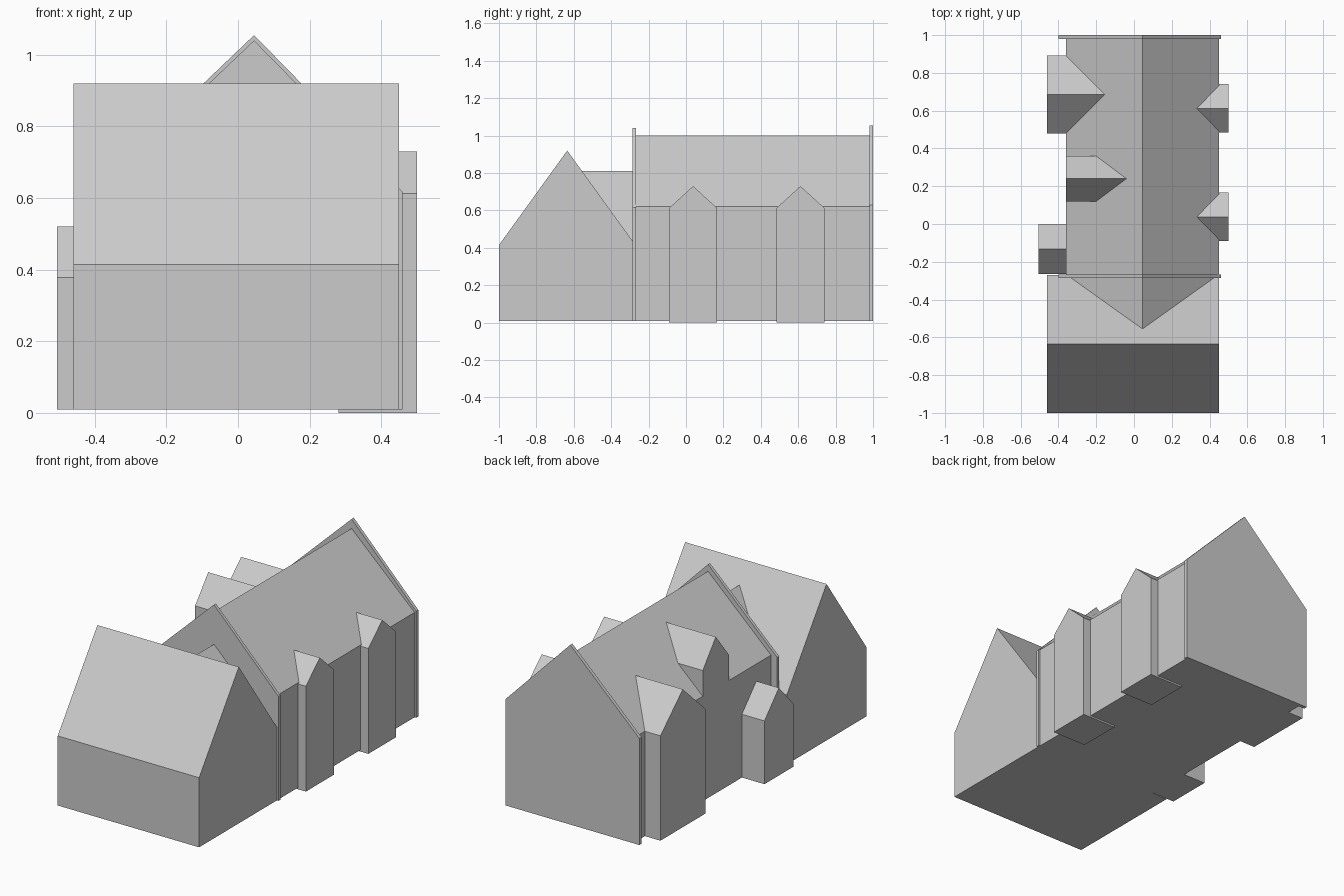
import bpy, bmesh

if "Cube" in bpy.data.objects:
    bpy.data.objects.remove(bpy.data.objects["Cube"])


def gabled(name, axis, span, start, end, base, eave, ridge, ridge_at=None):
    """Gable-roofed block: pentagon profile across 'span', extruded along axis."""
    a, b = span
    mid = (a + b) / 2 if ridge_at is None else ridge_at
    profile = [(a, base), (b, base), (b, eave), (mid, ridge), (a, eave)]

    def place(s, z, t):
        return (t, s, z) if axis == 'x' else (s, t, z)

    bm = bmesh.new()
    near = [bm.verts.new(place(s, z, start)) for s, z in profile]
    far = [bm.verts.new(place(s, z, end)) for s, z in profile]
    bm.faces.new(near)
    bm.faces.new(far)
    n = len(profile)
    for i in range(n):
        j = (i + 1) % n
        bm.faces.new((near[i], near[j], far[j], far[i]))
    bmesh.ops.recalc_face_normals(bm, faces=bm.faces)
    mesh = bpy.data.meshes.new(name)
    bm.to_mesh(mesh)
    bm.free()
    obj = bpy.data.objects.new(name, mesh)
    bpy.context.collection.objects.link(obj)
    return obj


MID = 0.045  # main ridge line

# Front cross block, ridge along x
gabled("front_block", 'x', (-1.0, -0.27), -0.46, 0.45, 0.01, 0.415, 0.92)

# Long main hall and the lower roof joining it to the front block
gabled("main_hall", 'y', (-0.36, 0.45), -0.275, 0.99, 0.01, 0.62, 1.0, MID)
gabled("link_roof", 'y', (-0.36, 0.45), -0.60, -0.275, 0.01, 0.41, 0.81, MID)

# Thin raised gable walls at both ends of the hall
gabled("front_gable_wall", 'y', (-0.40, 0.46), -0.285, -0.267, 0.01, 0.617, 1.04, MID)
gabled("back_gable_wall", 'y', (-0.40, 0.46), 0.98, 1.0, 0.01, 0.63, 1.055, MID)

# Matching bays on the right side
for i, y in enumerate((0.038, 0.612)):
    gabled(f"right_bay_{i + 1}", 'x', (y - 0.128, y + 0.128), 0.28, 0.50, 0.0, 0.613, 0.73)

# Left side: tall bay, flush wall dormer and low porch
gabled("left_bay", 'x', (0.48, 0.892), -0.46, -0.10, 0.01, 0.62, 0.812)
gabled("left_dormer", 'x', (0.12, 0.36), -0.36, 0.0, 0.50, 0.77, 0.92)
gabled("left_porch", 'x', (-0.265, 0.0), -0.505, -0.30, 0.01, 0.378, 0.52)
